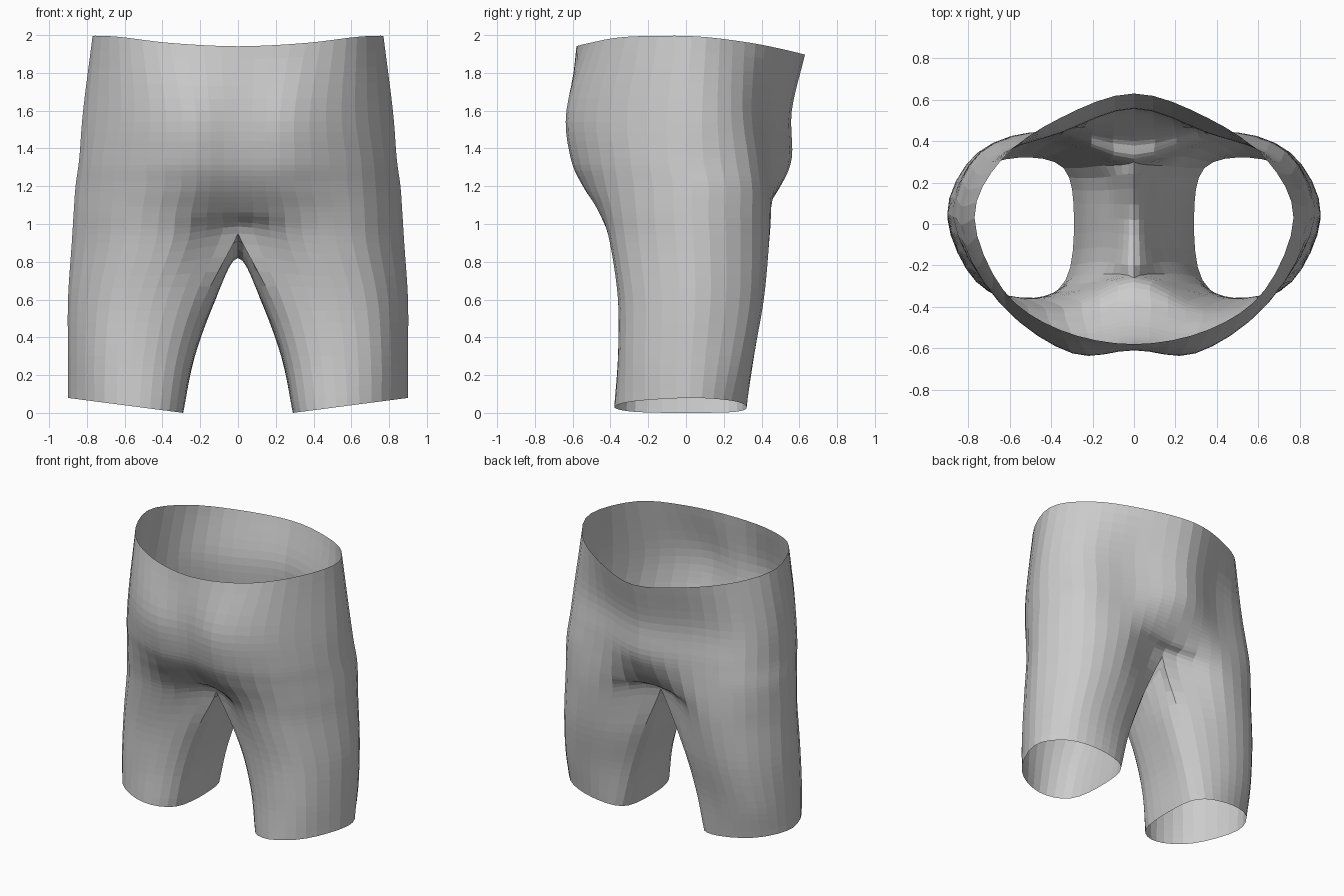
import bpy, bmesh
from mathutils import Vector

if "Cube" in bpy.data.objects:
    bpy.data.objects.remove(bpy.data.objects["Cube"])

COL_STEPS = 4      # faces between neighbouring section points
ROW_STEPS = 5      # faces between neighbouring sections

# Half sections of the torso, from front centre round the side to back centre
TORSO = [
    (2.0, (0, -.58), (.36, -.51), (.63, -.32), (.77, .03), (.64, .31), (.36, .51), (0, .63)),
    (1.6, (0, -.61), (.3, -.62), (.62, -.4), (.82, 0), (.7, .3), (.36, .44), (0, .56)),
    (1.35, (0, -.58), (.3, -.6), (.65, -.38), (.84, 0), (.72, .33), (.36, .45), (0, .56)),
    (1.2, (0, -.51), (.3, -.54), (.66, -.36), (.86, .03), (.73, .35), (.38, .45), (0, .5)),
    (1.06, (0, -.39), (.33, -.46), (.67, -.34), (.87, .03), (.74, .35), (.4, .45), (0, .4)),
]

# Closed sections of one leg; the last point lies on the inner thigh
LEG = [
    (.9, (0, -.26), (.35, -.4), (.68, -.32), (.88, .04), (.74, .35), (.42, .44), (0, .3), (0, .02)),
    (.6, (.18, -.24), (.45, -.36), (.74, -.28), (.9, .05), (.76, .34), (.48, .41), (.17, .28), (.12, .03)),
    (.3, (.28, -.25), (.5, -.36), (.76, -.28), (.9, .03), (.79, .29), (.54, .36), (.27, .27), (.23, .03)),
    (0, (.33, -.27), (.52, -.38), (.76, -.28), (.9, .02), (.79, .24), (.56, .32), (.34, .27), (.29, .03)),
]


def spline(points, before, after, steps):
    """Smooth path through points, with one guide point past each end."""
    p = [before, *points, after]
    path = []
    for a, b, c, d in zip(p, p[1:], p[2:], p[3:]):
        for i in range(steps):
            t = i / steps
            path.append(b + (c - a) * (t / 2)
                        + (2 * a - 5 * b + 4 * c - d) * (t * t / 2)
                        + (3 * b - a - 3 * c + d) * (t ** 3 / 2))
    return path + [points[-1].copy()]


def mirrored(v):
    return Vector((-v.x, v.y, v.z))


def section(row):
    return [Vector((x, y, row[0])) for x, y in row[1:]]


torso = [section(row) for row in TORSO]
legs = [section(row) for row in LEG]

# Waist dips at front and back, hem rises outward, crotch hangs in a saddle
for v in torso[0]:
    v.z -= (.32 if v.y < 0 else .17) * (v.y + .15) ** 2
for v in legs[-1]:
    v.z = max(0, .13 * (v.x - .29))
crotch = legs[0]
crotch[0].z, crotch[-2].z, crotch[-1].z = .95, .99, .82

# Outer columns of every section and inner thigh columns of the leg sections
outer, inner = [], []
for s in torso + [crotch]:
    arc = s[:7]
    outer.append(spline(arc, mirrored(arc[1]), mirrored(arc[-2]), COL_STEPS))
inner.append(spline([crotch[6], crotch[7], crotch[0]],
                    torso[-1][6], torso[-1][0], COL_STEPS))
for s in legs[1:]:
    outer.append(spline(s[:7], s[7], s[7], COL_STEPS))
    inner.append(spline([s[6], s[7], s[0]], s[5], s[1], COL_STEPS))


def columns(rows, arch):
    """Loft the sections downward, giving one path per column."""
    result = []
    for col in zip(*rows):
        top = mirrored(col[1]) if arch else 2 * col[0] - col[1]
        result.append(spline(col, top, 2 * col[-1] - col[-2], ROW_STEPS))
    return result


outer_cols = columns(outer, False)
inner_cols = columns(inner, True)
crotch_row = len(torso) * ROW_STEPS

# The torso stays closed along the centre line
for col in outer_cols:
    for v in col[:crotch_row + 1]:
        v.x = max(v.x, 0)
for col in (outer_cols[0], outer_cols[-1]):
    for v in col[:crotch_row + 1]:
        v.x = 0

bm = bmesh.new()
outer_verts = [[bm.verts.new(v) for v in col] for col in outer_cols]
inner_verts = [[bm.verts.new(v) for v in col] for col in inner_cols[1:-1]]
inner_verts = [outer_verts[-1][crotch_row:], *inner_verts, outer_verts[0][crotch_row:]]
for grid in (outer_verts, inner_verts):
    for a, b in zip(grid, grid[1:]):
        for i in range(len(a) - 1):
            bm.faces.new((a[i], a[i + 1], b[i + 1], b[i]))

# Mirror to the other half and weld the centre seam
copy = bmesh.ops.duplicate(bm, geom=bm.verts[:] + bm.edges[:] + bm.faces[:])["geom"]
for v in copy:
    if isinstance(v, bmesh.types.BMVert):
        v.co.x = -v.co.x
bmesh.ops.reverse_faces(bm, faces=[f for f in copy if isinstance(f, bmesh.types.BMFace)])
seam = [v for v in bm.verts if abs(v.co.x) < .0005]
bmesh.ops.remove_doubles(bm, verts=seam, dist=.0005)
bmesh.ops.recalc_face_normals(bm, faces=bm.faces[:])

mesh = bpy.data.meshes.new("shorts")
bm.to_mesh(mesh)
bm.free()

# Plain grey cloth
cloth = bpy.data.materials.new("grey cloth")
cloth.use_nodes = True
colour = (.6, .6, .6, 1)
cloth.diffuse_color = colour
cloth.node_tree.nodes["Principled BSDF"].inputs["Base Color"].default_value = colour
mesh.materials.append(cloth)
shorts = bpy.data.objects.new("shorts", mesh)
bpy.context.collection.objects.link(shorts)
